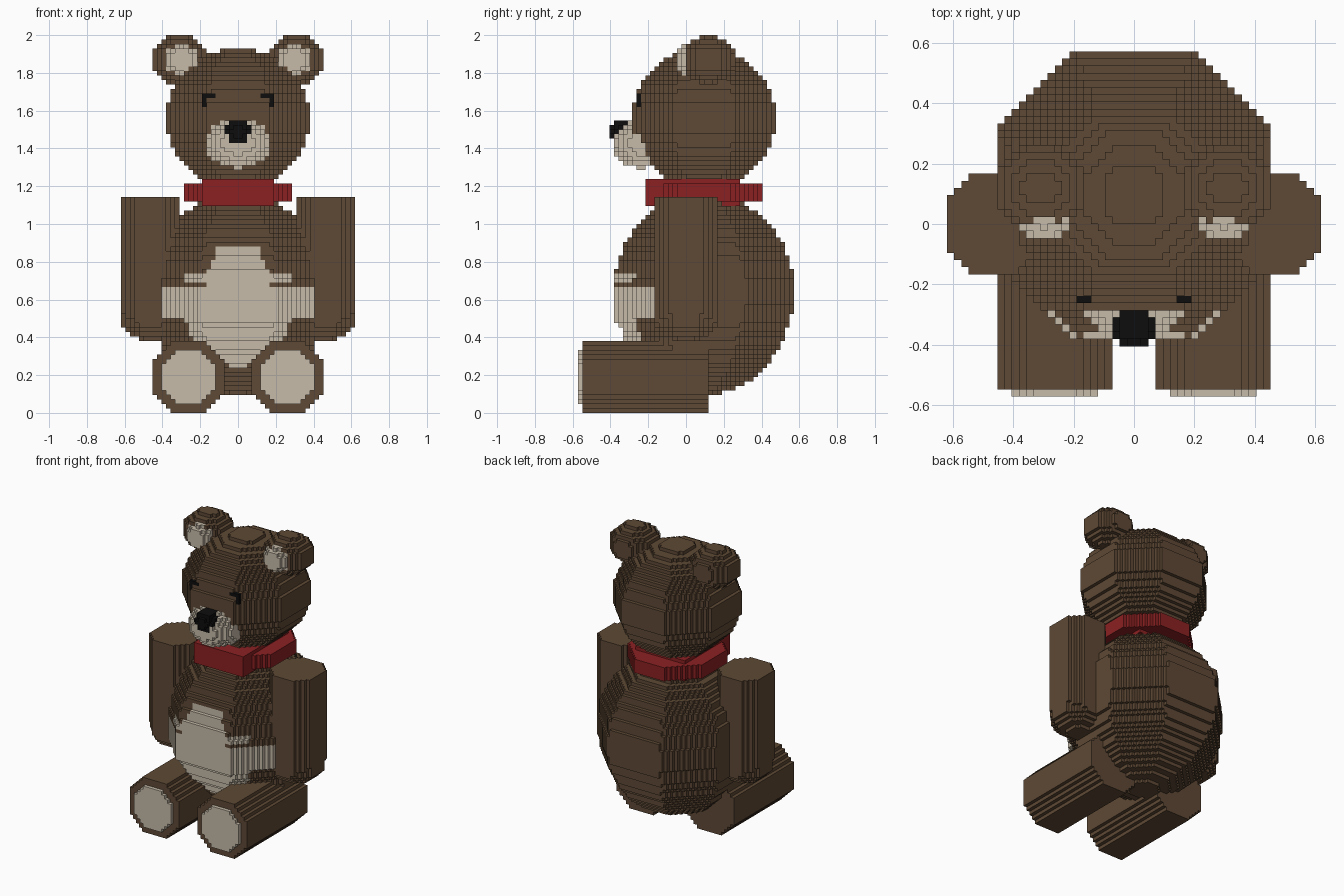
import bpy, bmesh, math

if "Cube" in bpy.data.objects:
    bpy.data.objects.remove(bpy.data.objects["Cube"])

V = 1 / 42                      # block size; all dimensions below are in blocks


def material(name, rgb):
    m = bpy.data.materials.new(name)
    m.diffuse_color = (*rgb, 1)
    m.use_nodes = True
    m.node_tree.nodes["Principled BSDF"].inputs["Base Color"].default_value = m.diffuse_color
    return m


brown = material("brown_fur", (0.112, 0.066, 0.035))
cream = material("cream_fur", (0.57, 0.50, 0.40))
red = material("red_collar", (0.26, 0.015, 0.016))
black = material("black", (0.004, 0.004, 0.004))


def octo(a, b):
    """Octagonal distance from the origin."""
    a, b = abs(a), abs(b)
    return max(a, b, (a + b) / math.sqrt(2))


def blob(cx, cy, cz, rx, ry, rz_low, rz_high=None, grow=0):
    """Round solid with octagonal level sections."""
    rz_high = rz_high or rz_low

    def inside(x, y, z):
        t = (z - cz) / (rz_high if z > cz else rz_low)
        if abs(t) >= 1:
            return False
        r = math.sqrt(1 - t * t) + grow / ry
        return octo((x - cx) / rx, (y - cy) / ry) <= r
    return inside


def ball(cx, cy, cz, rx, ry, rz):
    return lambda x, y, z: (((x - cx) / rx) ** 2 + ((y - cy) / ry) ** 2
                            + ((z - cz) / rz) ** 2) <= 1


trunk = blob(0, 4, 27.5, 20, 20, 23.5, 21)
trunk_front = blob(0, 4, 26, 20, 20, 22.5, 22, grow=0.45)
arm_end = blob(19.5, 0, 21.5, 6.5, 7, 5.6)


def body(x, y, z):
    return x < 19 and trunk(x, y, z)


def belly_width(z):
    if z < 10 or z > 37:
        return 0
    if z < 21:
        return 13 * math.sqrt(1 - ((24 - z) / 14) ** 2) - 1
    if z < 28:
        return 17
    if z < 29:
        return 7
    if z < 31:
        return 12
    return 7 - (z - 31) * 0.45


def belly(x, y, z):
    if y > -3 or x > belly_width(z):
        return False
    return trunk(x, y, z) or (20 < z < 29 and trunk_front(x, y, z))


def arm(x, y, z):
    if z > 21.5:
        return z < 48 and octo((x - 19.5) / 6.5, y / 7) <= 1.01
    return arm_end(x, y, z)


def leg(x, y, z):
    return -23 < y < 5 and octo(x - 11, z - 8) <= 8


def foot_pad(x, y, z):
    return -24 < y < -23 and octo(x - 11, z - 8) <= 6


def collar(x, y, z):
    if x < 8 and -9 < y < 12 and 46 < z < 52:
        return True
    return 47 < z < 51 and octo(x * 13 / 12, y - 4) <= 13


def eye(x, y, z):
    return -11 < y < -10 and ((7 < x < 8 and 68 < z < 71)
                              or (5 < x < 8 and 70 < z < 71))


# name, inside rule for the x > 0 half, material, bounds (x max, y, z)
# later parts take over blocks shared with earlier ones
PARTS = [
    ("body", body, brown, (20, -18, 25, 3, 50)),
    ("head", blob(0, 4, 65.5, 16, 16, 15.6), brown, (17, -13, 21, 49, 82)),
    ("arm", arm, brown, (27, -8, 8, 15, 49)),
    ("leg", leg, brown, (20, -24, 6, 0, 17)),
    ("belly", belly, cream, (18, -18, 0, 9, 38)),
    ("foot_pad", foot_pad, cream, (18, -24, -22, 1, 15)),
    ("collar", collar, red, (14, -10, 18, 45, 53)),
    ("ear", blob(13, 5, 78.5, 6.2, 6, 5.5), brown, (20, -2, 12, 73, 84)),
    ("inner_ear", ball(12.5, 1, 78.5, 4, 3.2, 3.5), cream, (17, -3, 2, 74, 83)),
    ("muzzle", ball(0, -10, 60, 7.4, 6.3, 5.6), cream, (8, -17, -7, 54, 66)),
    ("nose", ball(0, -13.8, 62.5, 3.1, 3.2, 2.9), black, (4, -18, -10, 59, 66)),
    ("eye", eye, black, (9, -12, -9, 67, 72)),
]

# Fill the block grid, mirrored in x
grid = {}
for index, (name, rule, mat, (xm, y0, y1, z0, z1)) in enumerate(PARTS):
    for i in range(xm):
        for j in range(y0, y1):
            for k in range(z0, z1):
                if rule(i + 0.5, j + 0.5, k + 0.5):
                    grid[i, j, k] = index
                    grid[-1 - i, j, k] = index


def build(name, cells, mat):
    """Make one object from the exposed sides of its blocks."""
    bm = bmesh.new()
    verts = {}

    def vert(p):
        if p not in verts:
            verts[p] = bm.verts.new([c * V for c in p])
        return verts[p]

    for cell in cells:
        for axis in range(3):
            u, w = (axis + 1) % 3, (axis + 2) % 3
            for side in (0, 1):
                near = list(cell)
                near[axis] += 2 * side - 1
                if tuple(near) in grid:
                    continue
                quad = []
                for du, dw in ((0, 0), (1, 0), (1, 1), (0, 1)):
                    p = list(cell)
                    p[axis] += side
                    p[u] += du
                    p[w] += dw
                    quad.append(vert(tuple(p)))
                bm.faces.new(quad if side else quad[::-1])
    mesh = bpy.data.meshes.new(name)
    bm.to_mesh(mesh)
    bm.free()
    mesh.materials.append(mat)
    bpy.context.collection.objects.link(bpy.data.objects.new(name, mesh))


# One object per part, paired parts split into left and right
PAIRED = {"arm", "leg", "foot_pad", "ear", "inner_ear", "eye"}
for index, (name, rule, mat, bounds) in enumerate(PARTS):
    cells = [c for c, owner in grid.items() if owner == index]
    if name in PAIRED:
        build(name + "_left", [c for c in cells if c[0] >= 0], mat)
        build(name + "_right", [c for c in cells if c[0] < 0], mat)
    else:
        build(name, cells, mat)
